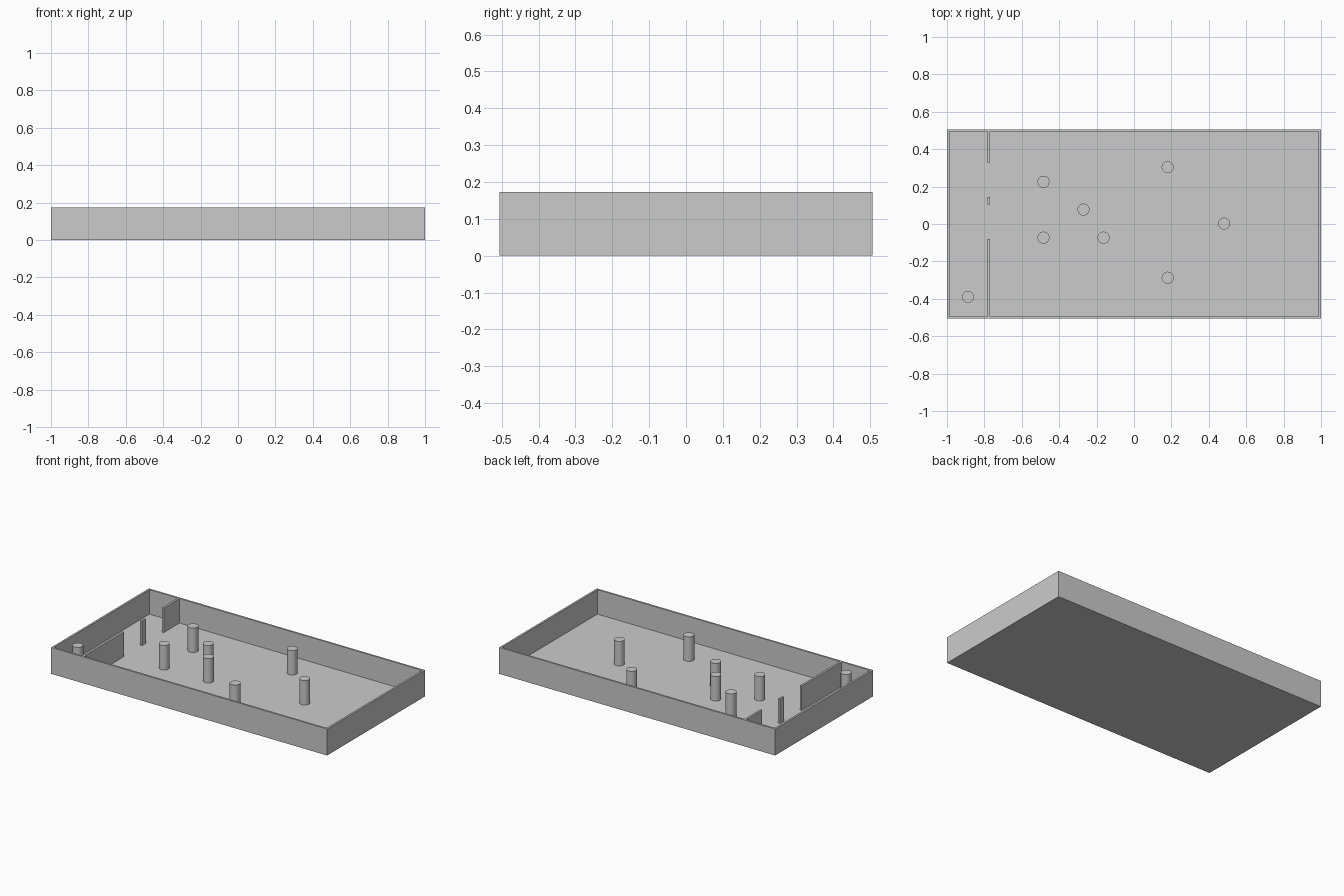
import bpy

cube = bpy.data.objects.get("Cube")
if cube:
    bpy.data.objects.remove(cube, do_unlink=True)

# One plain grey for everything
grey = bpy.data.materials.new("plain grey")
grey.use_nodes = True
colour = (0.6, 0.6, 0.6, 1)
grey.diffuse_color = colour
grey.node_tree.nodes["Principled BSDF"].inputs["Base Color"].default_value = colour

HALF_X, HALF_Y, HEIGHT = 1.0, 0.506, 0.173
WALL, FLOOR = 0.0125, 0.0125


def box(name, x0, x1, y0, y1, z0, z1):
    bpy.ops.mesh.primitive_cube_add(size=1)
    ob = bpy.context.object
    ob.name = name
    ob.location = ((x0 + x1) / 2, (y0 + y1) / 2, (z0 + z1) / 2)
    ob.scale = (x1 - x0, y1 - y0, z1 - z0)
    bpy.ops.object.transform_apply(location=True, scale=True)
    ob.data.materials.append(grey)
    return ob


# Open tray: a block hollowed out from the top
tray = box("tray", -HALF_X, HALF_X, -HALF_Y, HALF_Y, 0, HEIGHT)
hollow = box("tray_hollow_cutter", -HALF_X + WALL, HALF_X - WALL,
             -HALF_Y + WALL, HALF_Y - WALL, FLOOR, HEIGHT * 2)
cut = tray.modifiers.new("hollow", "BOOLEAN")
cut.operation = "DIFFERENCE"
cut.solver = "EXACT"
cut.object = hollow
bpy.context.view_layer.objects.active = tray
bpy.ops.object.modifier_apply(modifier="hollow")
bpy.data.objects.remove(hollow, do_unlink=True)

# Partition line with two gaps
inner_y = HALF_Y - WALL
for name, y0, y1 in (("partition_front", -inner_y, -0.08),
                     ("partition_post", 0.105, 0.145),
                     ("partition_back", 0.33, inner_y)):
    box(name, -0.782, -0.769, y0, y1, FLOOR, HEIGHT)

# Round pillars, as tall as the walls
pillars = [(-0.484, 0.226), (-0.27, 0.077), (-0.484, -0.073), (-0.163, -0.073),
           (0.18, 0.304), (0.18, -0.287), (0.482, 0.002), (-0.888, -0.389)]
for i, (x, y) in enumerate(pillars, 1):
    bpy.ops.mesh.primitive_cylinder_add(vertices=32, radius=0.032, depth=HEIGHT - FLOOR,
                                        location=(x, y, (HEIGHT + FLOOR) / 2))
    ob = bpy.context.object
    ob.name = f"pillar_{i}"
    ob.data.materials.append(grey)
    bpy.ops.object.shade_smooth_by_angle()
